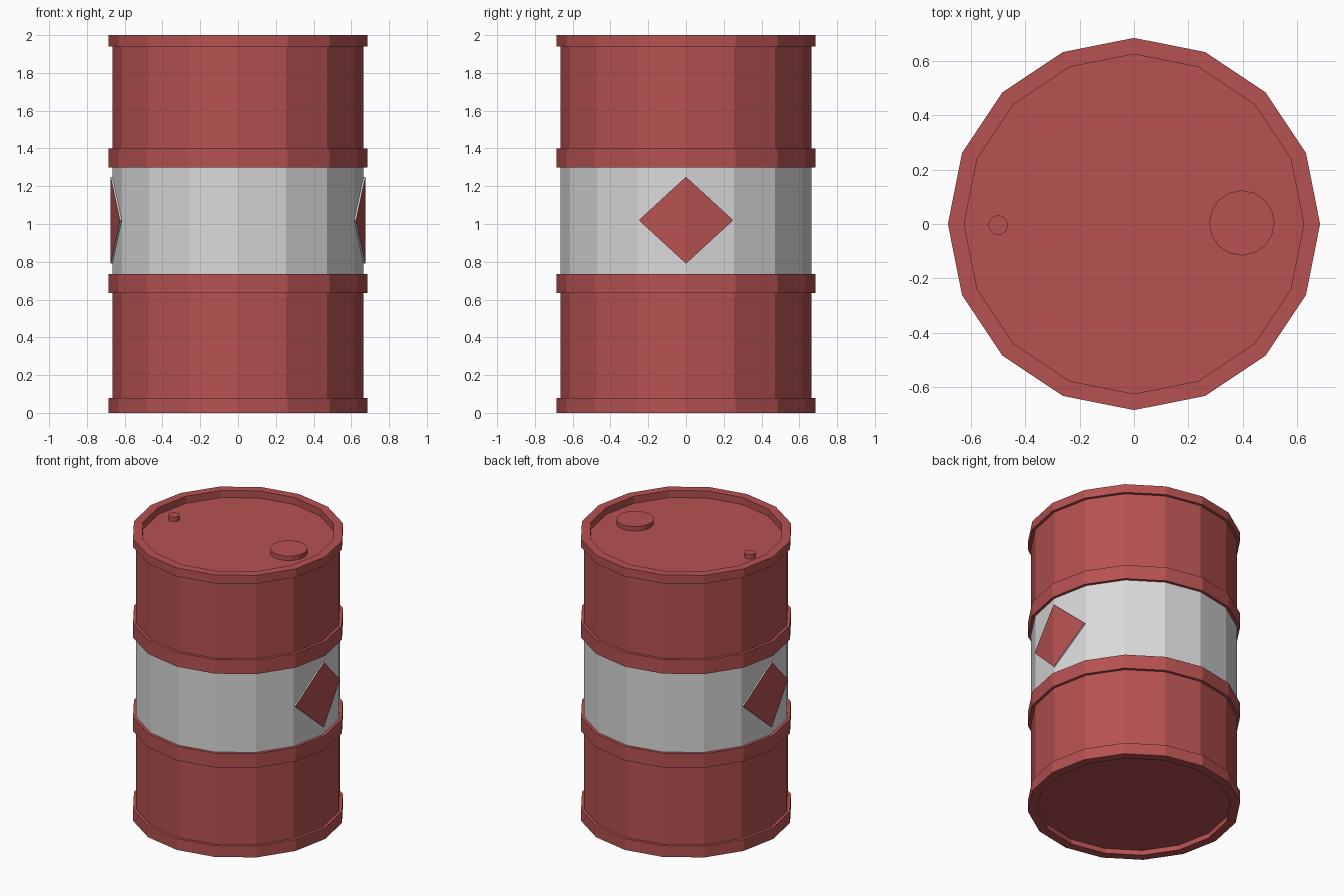
import bpy, bmesh, math

if "Cube" in bpy.data.objects:
    bpy.data.objects.remove(bpy.data.objects["Cube"])

SIDES = 16
R_BODY, R_BAND, R_IN = 0.665, 0.685, 0.625


def material(name, rgb):
    m = bpy.data.materials.new(name)
    m.diffuse_color = (*rgb, 1)
    m.use_nodes = True
    m.node_tree.nodes["Principled BSDF"].inputs["Base Color"].default_value = m.diffuse_color
    return m


RED = material("barrel red", (0.47, 0.083, 0.083))
GREY = material("light grey", (0.70, 0.70, 0.70))


def finish(bm, name, rule=None):
    bmesh.ops.recalc_face_normals(bm, faces=bm.faces)
    bm.normal_update()
    for f in bm.faces:
        f.material_index = rule(f) if rule else 0
    mesh = bpy.data.meshes.new(name)
    bm.to_mesh(mesh)
    bm.free()
    mesh.materials.append(RED)
    mesh.materials.append(GREY)
    ob = bpy.data.objects.new(name, mesh)
    bpy.context.collection.objects.link(ob)
    return ob


def lathe(name, profile, center=(0, 0), rule=None):
    """Closed turned solid from a bottom-to-top (radius, z) profile."""
    bm = bmesh.new()
    rings = []
    for r, z in profile:
        rings.append([bm.verts.new((center[0] + r * math.cos(2 * math.pi * i / SIDES),
                                    center[1] + r * math.sin(2 * math.pi * i / SIDES), z))
                      for i in range(SIDES)])
    for a, b in zip(rings, rings[1:]):
        for i in range(SIDES):
            j = (i + 1) % SIDES
            bm.faces.new((a[i], a[j], b[j], b[i]))
    bm.faces.new(rings[0])
    bm.faces.new(rings[-1])
    return finish(bm, name, rule)


# Drum: recessed base, four raised hoops, recessed lid; middle stripe is grey
profile = [(R_IN, 0.035), (R_IN, 0)]
for low, high in ((0, 0.08), (0.635, 0.735), (1.30, 1.40), (1.94, 2.0)):
    if low > 0:
        profile.append((R_BODY, low))
    profile += [(R_BAND, low), (R_BAND, high)]
    if high < 2:
        profile.append((R_BODY, high))
profile += [(R_IN, 2.0), (R_IN, 1.95)]
lathe("drum", profile,
      rule=lambda f: int(0.75 < f.calc_center_median().z < 1.29))

# Filler cap and vent plug on the lid
lathe("filler_cap", [(0.12, 1.945), (0.12, 1.982)], (0.397, 0.004))
lathe("vent_plug", [(0.036, 1.945), (0.036, 1.982)], (-0.5, -0.004))


# Diamond plates folded round the drum edge: red face, grey rim
def diamond(name, s):
    bm = bmesh.new()
    points = ((0, 0.79), (0.25, 1.02), (0, 1.25), (-0.25, 1.02))
    layers = []
    for off in (-0.002, 0.0095):
        layers.append([bm.verts.new((s * (R_BODY + off - abs(y) * math.tan(math.pi / SIDES)), y, z))
                       for y, z in points])
    for bottom, right, top, left in layers:
        bm.faces.new((bottom, right, top))
        bm.faces.new((bottom, top, left))
    inner, outer = layers
    for i in range(4):
        j = (i + 1) % 4
        bm.faces.new((inner[i], inner[j], outer[j], outer[i]))
    finish(bm, name, lambda f: int(len(f.verts) == 4))


diamond("diamond_right", 1)
diamond("diamond_left", -1)
